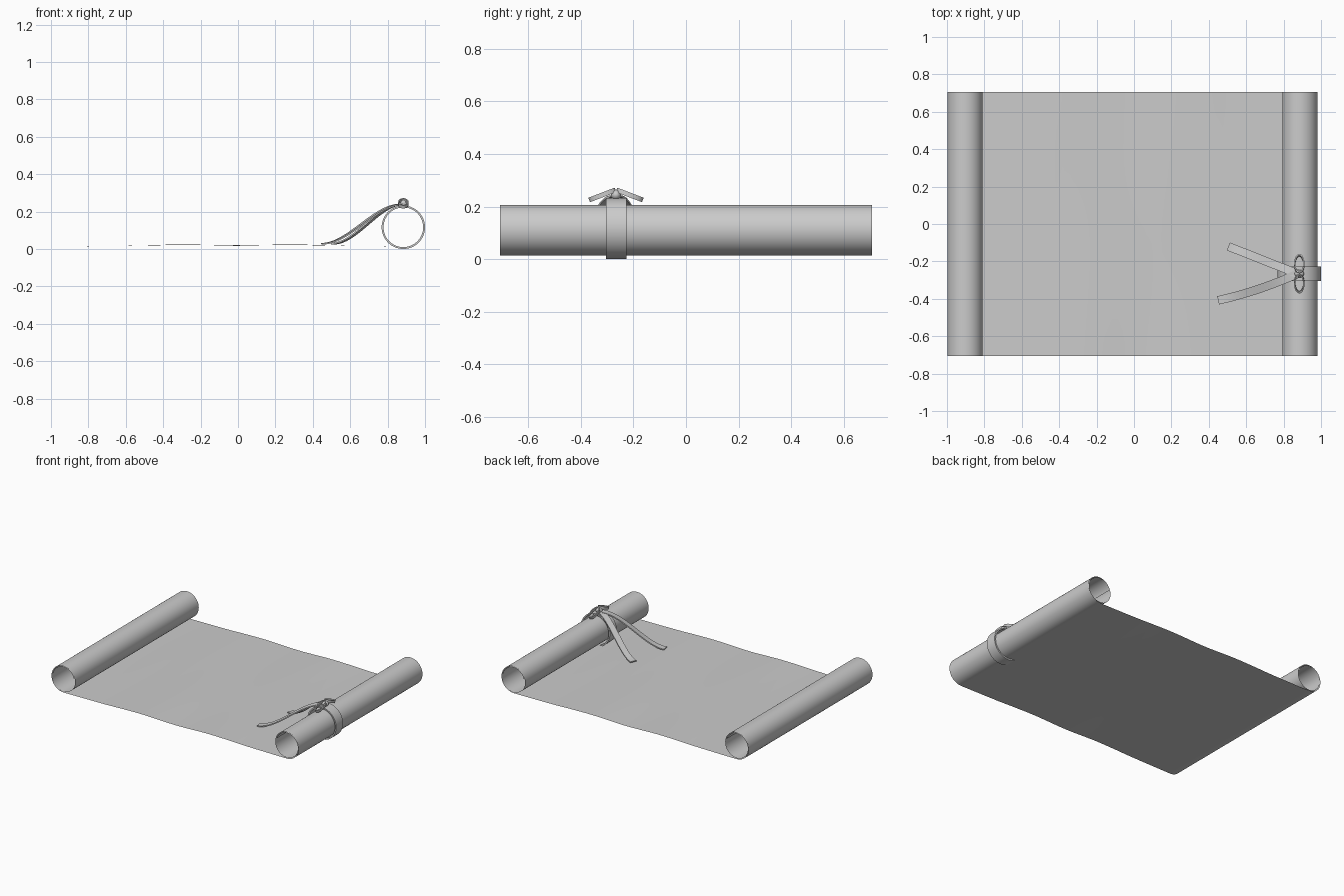
import bpy
import bmesh
from math import sin, cos, pi, radians
from mathutils import Vector, Matrix

cube = bpy.data.objects.get("Cube")
if cube:
    bpy.data.objects.remove(cube, do_unlink=True)

grey = bpy.data.materials.new("plain grey")
grey.use_nodes = True
grey.diffuse_color = (0.6, 0.6, 0.6, 1)
grey.node_tree.nodes["Principled BSDF"].inputs["Base Color"].default_value = (0.6, 0.6, 0.6, 1)


def strip_object(name, rows, closed=False, thickness=0.0):
    """Bridge successive rows of points into a smooth sheet, optionally thickened."""
    bm = bmesh.new()
    grid = [[bm.verts.new(p) for p in row] for row in rows]
    pairs = list(zip(grid, grid[1:]))
    if closed:
        pairs.append((grid[-1], grid[0]))
    for a, b in pairs:
        for j in range(len(a) - 1):
            bm.faces.new((a[j], b[j], b[j + 1], a[j + 1]))
    mesh = bpy.data.meshes.new(name)
    bm.to_mesh(mesh)
    bm.free()
    obj = bpy.data.objects.new(name, mesh)
    bpy.context.collection.objects.link(obj)
    mesh.materials.append(grey)
    if thickness:
        mod = obj.modifiers.new("thickness", 'SOLIDIFY')
        mod.thickness = thickness
        mod.offset = 0
    bpy.ops.object.select_all(action='DESELECT')
    obj.select_set(True)
    bpy.context.view_layer.objects.active = obj
    if thickness:
        bpy.ops.object.modifier_apply(modifier="thickness")
    bpy.ops.object.shade_smooth_by_angle(angle=radians(40))
    return obj


# Paper sheet: spiral roll, gently waved middle, spiral roll
HALF_DEPTH = 0.707
ROLL_R, ROLL_Z = 0.098, 0.112
LEFT_X, RIGHT_X = -0.902, 0.886
TURNS, STEPS, SPAN = 1.7, 80, 48


def spiral(cx, side):
    points = []
    for i in range(STEPS + 1):
        f = i / STEPS
        a = f * TURNS * 2 * pi
        r = ROLL_R - 0.012 * f
        points.append((cx + side * r * sin(a), ROLL_Z - r * cos(a)))
    return points


def paper_row(x, z, wave=0.0):
    ys = [HALF_DEPTH * (j / 8 - 1) for j in range(17)]
    return [(x, y, z + wave * cos(2.2 * y)) for y in ys]


rows = [paper_row(x, z) for x, z in reversed(spiral(LEFT_X, -1))]
base = ROLL_Z - ROLL_R
for i in range(1, SPAN):
    s = i / SPAN
    ease = sin(pi * s) ** 2
    z = base + 0.007 * min(1, 2 * ease) + 0.004 * ease * cos(6 * pi * s)
    rows.append(paper_row(LEFT_X + (RIGHT_X - LEFT_X) * s, z, 0.004 * ease * sin(5 * pi * s)))
rows += [paper_row(x, z) for x, z in spiral(RIGHT_X, 1)]
strip_object("paper_scroll", rows)

# Ribbon band around the right roll
BOW_X, BOW_Y = 0.884, -0.266
band = []
for i in range(64):
    a = 2 * pi * i / 64
    x, z = BOW_X + 0.111 * cos(a), 0.116 + 0.111 * sin(a)
    band.append([(x, BOW_Y - 0.039, z), (x, BOW_Y + 0.039, z)])
strip_object("ribbon_band", band, closed=True, thickness=0.01)


# Ribbon tails falling from the bow onto the paper
def tail(name, end, bend):
    start = Vector((0.875, BOW_Y))
    end = Vector(end)
    path = []
    for i in range(25):
        t = i / 24
        p = start.lerp(end, t)
        drop = t * t * (3 - 2 * t)
        path.append(Vector((p.x, p.y + bend * 4 * t * (1 - t), 0.238 - 0.21 * drop)))
    tail_rows = []
    for i, p in enumerate(path):
        d = path[min(i + 1, 24)] - path[max(i - 1, 0)]
        side = Vector((-d.y, d.x, 0)).normalized() * 0.0225
        tail_rows.append([p - side, p + side])
    strip_object(name, tail_rows, thickness=0.008)


tail("ribbon_tail_back", (0.505, -0.12), 0.0)
tail("ribbon_tail_front", (0.45, -0.408), -0.012)

# Two drooping bow loops
for name, side in (("bow_loop_back", 1), ("bow_loop_front", -1)):
    turn = Matrix.Rotation(-side * radians(21), 3, 'X')
    centre = Vector((BOW_X, BOW_Y + side * 0.052, 0.244))
    loop = []
    for i in range(40):
        a = 2 * pi * i / 40
        flat = Vector((0.024 * cos(a), 0.05 * sin(a), 0))
        lift = Vector((0, 0, 0.009))
        loop.append([centre + turn @ (flat - lift), centre + turn @ (flat + lift)])
    strip_object(name, loop, closed=True, thickness=0.007)

# Knot in the middle of the bow
bpy.ops.mesh.primitive_uv_sphere_add(segments=24, ring_count=12, radius=1,
                                     location=(BOW_X, BOW_Y, 0.244))
knot = bpy.context.object
knot.name = "bow_knot"
knot.scale = (0.025, 0.02, 0.02)
knot.data.materials.append(grey)
bpy.ops.object.shade_smooth_by_angle(angle=radians(40))
